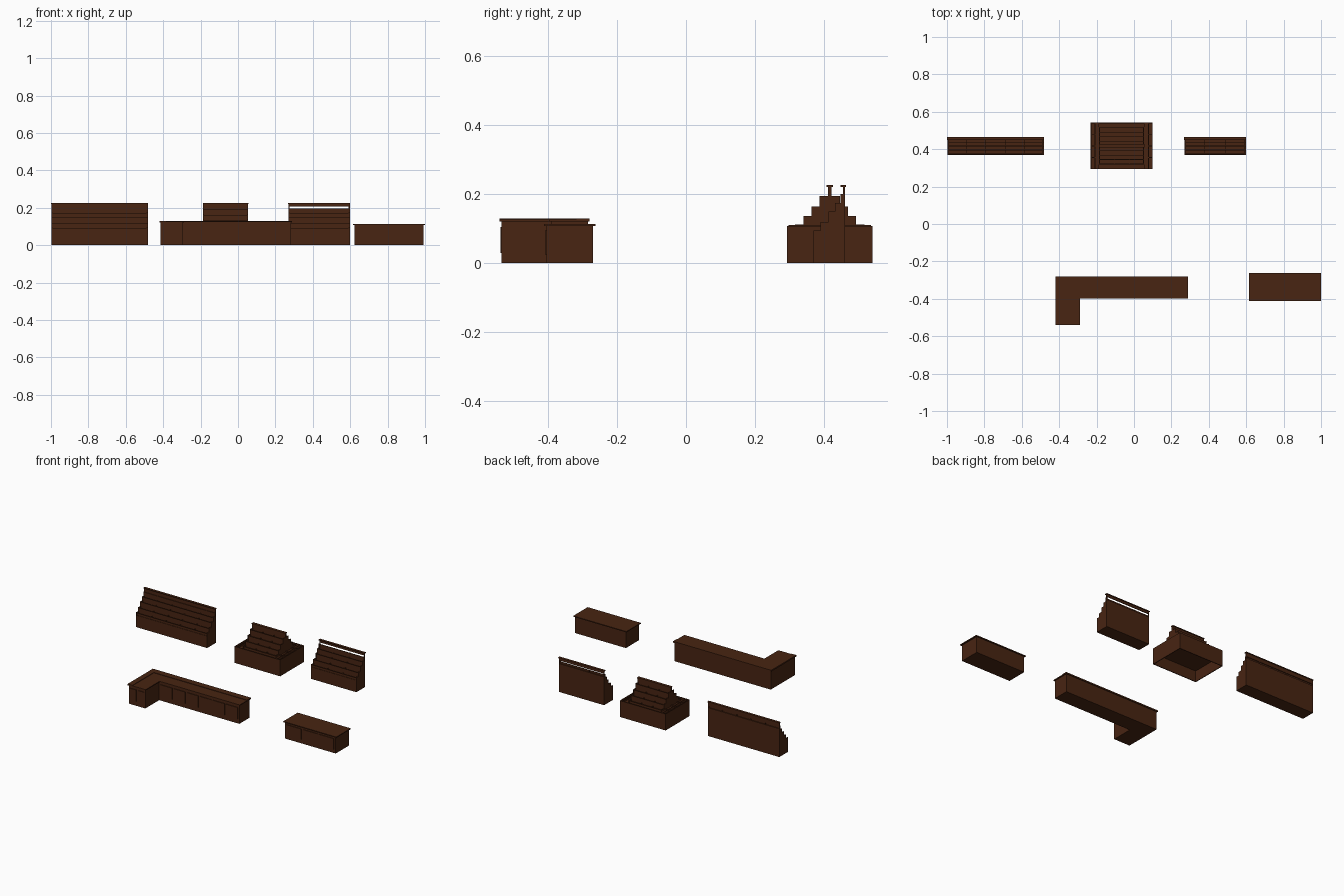
import bpy, bmesh

cube = bpy.data.objects.get("Cube")
if cube:
    bpy.data.objects.remove(cube)

wood = bpy.data.materials.new("dark_brown_wood")
wood.use_nodes = True
colour = (0.065, 0.018, 0.006, 1)
wood.diffuse_color = colour
wood.node_tree.nodes["Principled BSDF"].inputs["Base Color"].default_value = colour


def finish(name, bm):
    bmesh.ops.recalc_face_normals(bm, faces=bm.faces)
    mesh = bpy.data.meshes.new(name)
    bm.to_mesh(mesh)
    bm.free()
    mesh.materials.append(wood)
    obj = bpy.data.objects.new(name, mesh)
    bpy.context.collection.objects.link(obj)
    return obj


def box(name, x, y, z):
    """Box from (min, max) ranges on each axis."""
    bm = bmesh.new()
    bmesh.ops.create_cube(bm, size=1)
    for v in bm.verts:
        v.co = [r[0] + (c + 0.5) * (r[1] - r[0]) for c, r in zip(v.co, (x, y, z))]
    return finish(name, bm)


def extrude_x(name, points, x0, x1):
    """Extrude a closed (y, z) outline along x."""
    bm = bmesh.new()
    face = bm.faces.new([bm.verts.new((x0, y, z)) for y, z in points])
    geom = bmesh.ops.extrude_face_region(bm, geom=[face])["geom"]
    bmesh.ops.translate(bm, vec=(x1 - x0, 0, 0),
                        verts=[g for g in geom if isinstance(g, bmesh.types.BMVert)])
    return finish(name, bm)


def steps(tiers, end, lip=0.0):
    """Stair outline; a lip turns every tread into a shallow tray."""
    pts = []
    for i, (y, z) in enumerate(tiers):
        nxt = tiers[i + 1][0] if i + 1 < len(tiers) else end
        if lip:
            pts += [(y, z), (y + 0.004, z), (y + 0.004, z - lip), (nxt, z - lip)]
        else:
            pts += [(y, z), (nxt, z)]
    return pts


def plates(name, count, x0, x1, y, z, gap=0.006):
    """Row of thin door panels on a front face."""
    w = (x1 - x0) / count
    for i in range(count):
        box(f"{name}_{i + 1}", (x0 + i * w + gap, x0 + (i + 1) * w - gap), (y - 0.004, y + 0.002), z)


# Stepped wall shelves
WALL_TIERS = [(0.37, 0.095), (0.391, 0.12), (0.413, 0.15), (0.433, 0.175), (0.449, 0.2)]
BACK = 0.461


def wall_shelf(name, x0, x1, bays, gap):
    side = 0.006
    outline = steps(WALL_TIERS, BACK)
    for label, a in (("left", x0), ("right", x1 - side)):
        extrude_x(f"{name}_{label}_end", [(0.37, 0)] + outline + [(BACK, 0)], a, a + side)
    tray = steps([(y + 0.002, z - 0.003) for y, z in WALL_TIERS], BACK, 0.012)
    extrude_x(f"{name}_trays", [(0.372, 0)] + tray + [(BACK, 0)], x0 + side, x1 - side)
    # Tray dividers
    for i in range(1, bays):
        x = x0 + (x1 - x0) * i / bays
        div = steps([(y + 0.003, z - 0.005) for y, z in WALL_TIERS], BACK)
        extrude_x(f"{name}_divider_{i}", [(0.373, 0.05)] + div + [(BACK, 0.05)], x - 0.0015, x + 0.0015)
    # Plinth, top panel and cap rail
    box(f"{name}_plinth", (x0 + side, x1 - side), (0.3695, 0.375), (0, 0.078))
    box(f"{name}_top_panel", (x0, x1), (0.456, BACK), (0.196 + gap, 0.222))
    if gap:
        for x in (x0, x1 - side):
            box(f"{name}_panel_post", (x, x + side), (0.456, BACK), (0.19, 0.21))
    box(f"{name}_cap_rail", (x0 - 0.002, x1 + 0.002), (0.449, 0.465), (0.221, 0.226))


wall_shelf("long_wall_shelf", -0.998, -0.482, 5, 0)
wall_shelf("short_wall_shelf", 0.27, 0.598, 3, 0.01)

# Central display island: hollow base
X0, X1, Y0, Y1, T = -0.232, 0.1, 0.293, 0.542, 0.005
IX0, IX1 = -0.186, 0.054
MID = (Y0 + Y1) / 2
for label, y in (("front", Y0), ("back", Y1 - T)):
    box(f"island_{label}_wall", (X0, X1), (y, y + T), (0, 0.107))
for label, x in (("left", X0), ("right", X1 - T)):
    box(f"island_{label}_wall", (x, x + T), (Y0, Y1), (0, 0.107))
box("island_deck", (X0 + T, X1 - T), (Y0 + T, Y1 - T), (0.072, 0.08))

# Island end trays with raised inner tier and dividers
for label, a, b, inner in (("left", X0, IX0, 1), ("right", IX1, X1, 0)):
    half = (a + b) / 2
    span = (half, b) if inner else (a, half)
    box(f"island_{label}_end_tier", span, (Y0 + T, Y1 - T), (0.08, 0.1))
    box(f"island_{label}_end_lip", (half - 0.002, half + 0.002), (Y0 + T, Y1 - T), (0.08, 0.11))
    for i in range(1, 4):
        y = Y0 + (Y1 - Y0) * i / 4
        box(f"island_{label}_end_divider_{i}", (a, b), (y - 0.002, y + 0.002), (0.08, 0.107))

# Island stairs, mirrored front to back
ISLAND_TIERS = [(0.317, 0.112), (0.341, 0.137), (0.364, 0.165), (0.388, 0.195)]


def both_sides(half, foot):
    first = half[0][0]
    mirrored = [(2 * MID - y, z) for y, z in reversed(half[:-1])]
    return [(first, foot)] + half + mirrored + [(2 * MID - first, foot)]


solid = both_sides(steps(ISLAND_TIERS, MID), 0.078)
trays = both_sides(steps([(y + 0.002, z - 0.003) for y, z in ISLAND_TIERS], MID, 0.01), 0.078)
for label, x in (("left", IX0), ("right", IX1 - T)):
    extrude_x(f"island_{label}_stair_end", solid, x, x + T)
extrude_x("island_trays", trays, IX0 + T, IX1 - T)
for i in range(1, 3):
    x = IX0 + (IX1 - IX0) * i / 3
    div = both_sides(steps([(y + 0.003, z - 0.005) for y, z in ISLAND_TIERS], MID), 0.078)
    extrude_x(f"island_divider_{i}", div, x - 0.0015, x + 0.0015)
box("island_crest_panel", (IX0, IX1), (MID - 0.005, MID + 0.005), (0.18, 0.222))
box("island_crest_cap", (IX0 - 0.002, IX1 + 0.002), (MID - 0.009, MID + 0.009), (0.221, 0.226))

# L-shaped service counter
box("counter_body", (-0.414, 0.284), (-0.392, -0.285), (0, 0.121))
box("counter_wing_body", (-0.414, -0.296), (-0.535, -0.392), (0, 0.121))
box("counter_top", (-0.42, 0.29), (-0.397, -0.28), (0.121, 0.127))
box("counter_wing_top", (-0.42, -0.29), (-0.541, -0.397), (0.121, 0.127))
box("counter_back_ledge", (-0.42, 0.29), (-0.32, -0.28), (0.126, 0.13))
box("counter_wing_ledge", (-0.42, -0.385), (-0.541, -0.32), (0.126, 0.13))
plates("counter_door", 6, -0.29, 0.28, -0.392, (0.03, 0.105))
plates("counter_wing_door", 2, -0.412, -0.298, -0.535, (0.03, 0.105))

# Free-standing counter
box("small_counter_body", (0.624, 0.991), (-0.405, -0.27), (0, 0.107))
box("small_counter_top", (0.616, 1.0), (-0.412, -0.263), (0.107, 0.113))
plates("small_counter_door", 3, 0.63, 0.985, -0.405, (0.025, 0.095))
